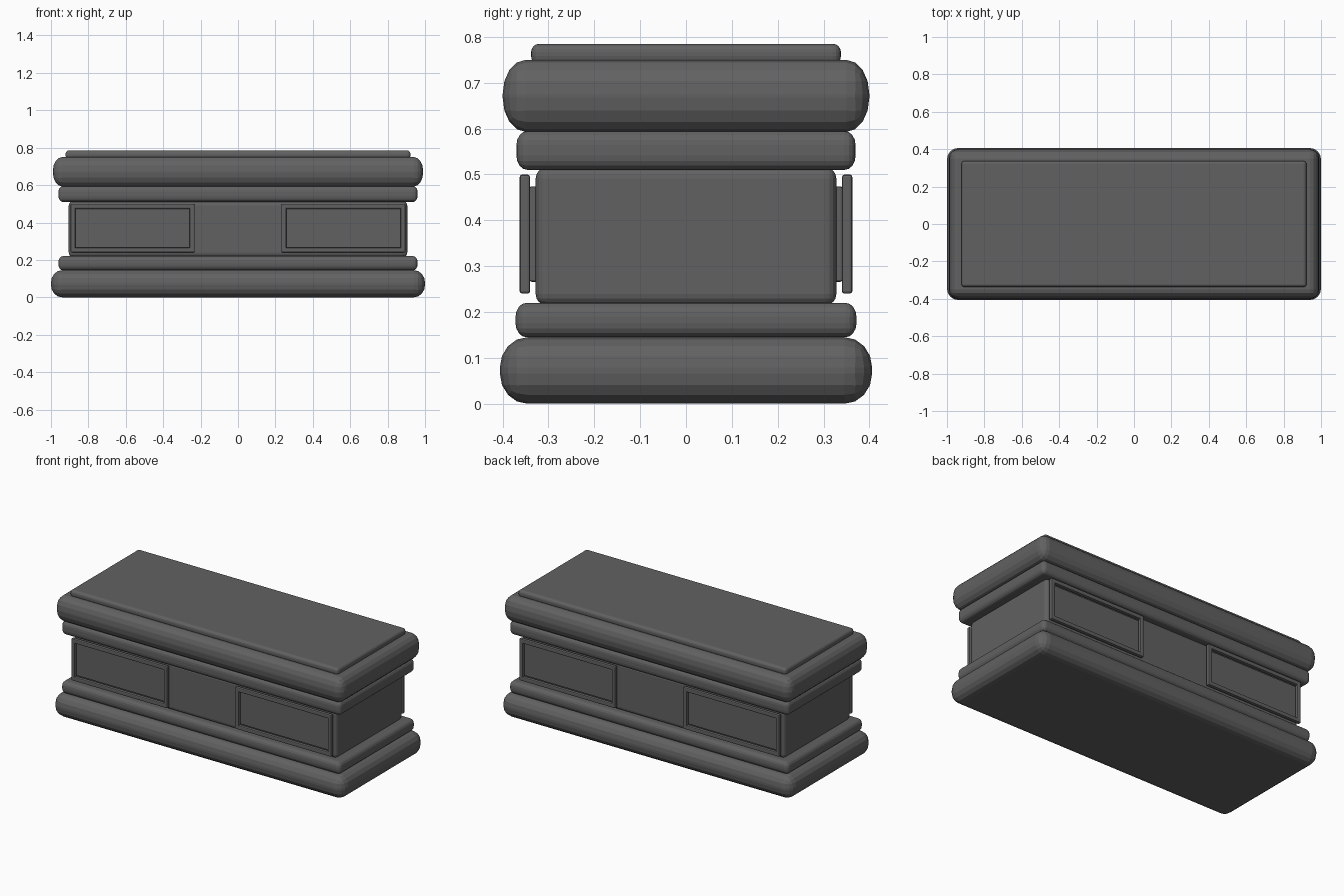
import bpy
import bmesh
from mathutils import Vector

cube = bpy.data.objects.get("Cube")
if cube:
    bpy.data.objects.remove(cube)

stone = bpy.data.materials.new("dark grey stone")
stone.use_nodes = True
stone.diffuse_color = (0.12, 0.12, 0.12, 1)
stone.node_tree.nodes["Principled BSDF"].inputs["Base Color"].default_value = stone.diffuse_color


def add_box(bm, low, high, bevel, segments, stretch=1.0):
    """Rounded box; stretch makes the bevel taller than it is wide."""
    low, high = Vector(low), Vector(high)
    size, centre = high - low, (low + high) / 2
    part = bmesh.new()
    bmesh.ops.create_cube(part, size=1)
    bmesh.ops.scale(part, vec=(size.x, size.y, size.z / stretch), verts=part.verts)
    bmesh.ops.bevel(part, geom=part.edges[:], offset=bevel, segments=segments,
                    profile=0.5, affect='EDGES', clamp_overlap=True)
    bmesh.ops.scale(part, vec=(1, 1, stretch), verts=part.verts)
    bmesh.ops.translate(part, vec=centre, verts=part.verts)
    mesh = bpy.data.meshes.new("part")
    part.to_mesh(mesh)
    part.free()
    bm.from_mesh(mesh)
    bpy.data.meshes.remove(mesh)


def finish(name, bm):
    mesh = bpy.data.meshes.new(name)
    bm.to_mesh(mesh)
    bm.free()
    mesh.materials.append(stone)
    obj = bpy.data.objects.new(name, mesh)
    bpy.context.collection.objects.link(obj)
    return obj


# Stacked tiers: name, half length, half depth, bottom, top, bevel, stretch
tiers = [
    ("base_plinth", 1.0, 0.406, 0.0, 0.145, 0.06, 1.1),
    ("base_moulding", 0.96, 0.372, 0.145, 0.22, 0.024, 1.3),
    ("chest_body", 0.905, 0.328, 0.215, 0.515, 0.024, 1.0),
    ("upper_moulding", 0.96, 0.37, 0.51, 0.595, 0.024, 1.3),
    ("lid", 0.99, 0.4, 0.593, 0.75, 0.05, 1.5),
    ("lid_slab", 0.922, 0.338, 0.74, 0.785, 0.018, 1.0),
]
for name, x, y, bottom, top, bevel, stretch in tiers:
    bm = bmesh.new()
    add_box(bm, (-x, -y, bottom), (x, y, top), bevel, 4, stretch)
    finish(name, bm)

# Framed panels: two on the front and two on the back
X0, X1, Z0, Z1, BAR = 0.232, 0.895, 0.24, 0.5, 0.026
for side, sx in (("left", 1), ("right", -1)):
    for face, sy in (("front", -1), ("back", 1)):
        def span(a, b):
            """Mirror a box onto this side and face."""
            xs = sorted((a[0] * sx, b[0] * sx))
            ys = sorted((a[1] * sy, b[1] * sy))
            return (xs[0], ys[0], a[2]), (xs[1], ys[1], b[2])

        bm = bmesh.new()
        for low, high in (((X0, Z0), (X1, Z0 + BAR)), ((X0, Z1 - BAR), (X1, Z1)),
                          ((X0, Z0), (X0 + BAR, Z1)), ((X1 - BAR, Z0), (X1, Z1))):
            a, b = span((low[0], 0.34, low[1]), (high[0], 0.363, high[1]))
            add_box(bm, a, b, 0.006, 2)
        finish(f"{face}_{side}_panel_frame", bm)

        bm = bmesh.new()
        a, b = span((X0 + 0.02, 0.32, 0.266), (X1 - 0.02, 0.341, 0.474))
        add_box(bm, a, b, 0.004, 2)
        finish(f"{face}_{side}_panel", bm)
